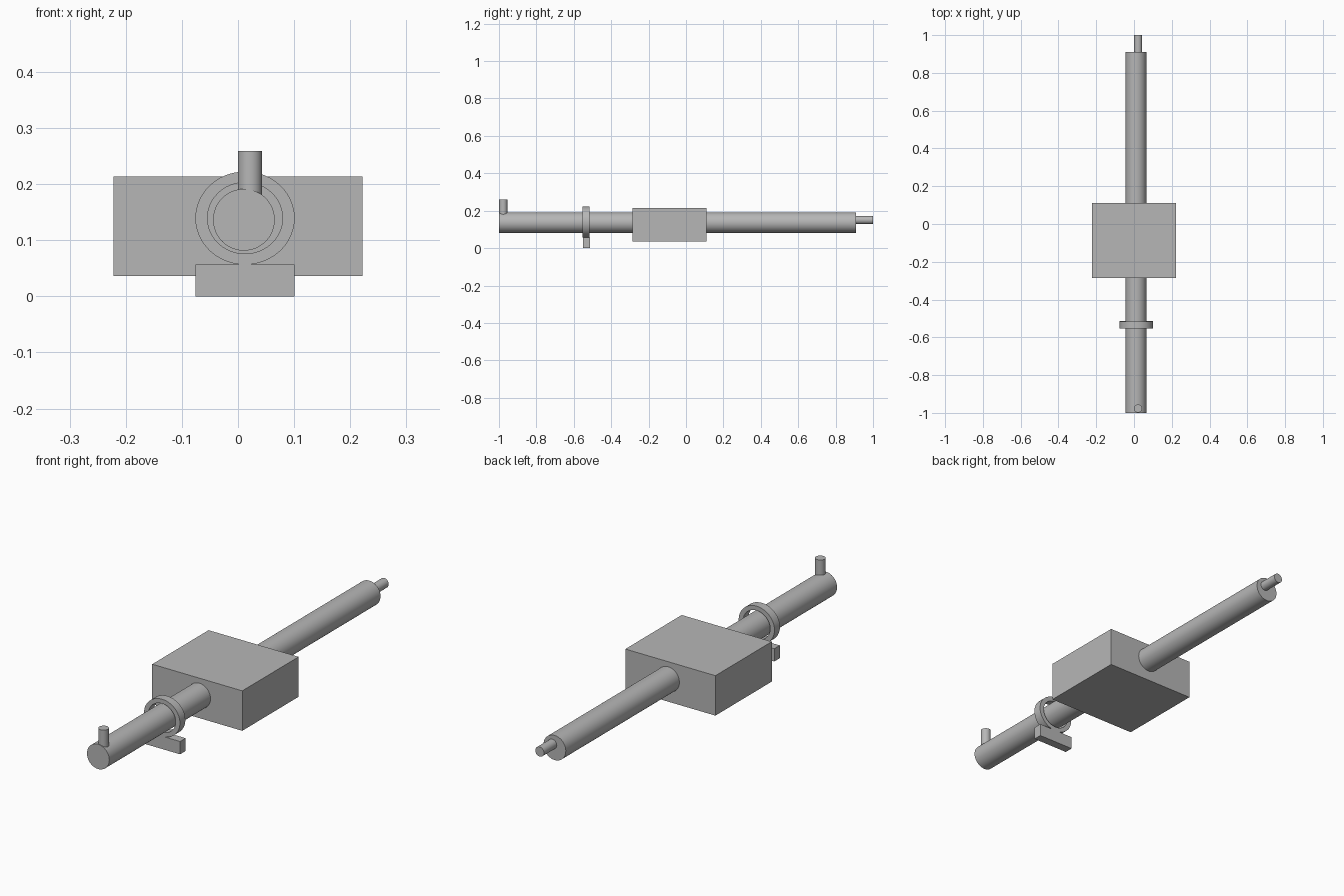
import bpy
import bmesh
from math import cos, sin, pi, radians
from mathutils import Matrix

cube = bpy.data.objects.get("Cube")
if cube:
    bpy.data.objects.remove(cube, do_unlink=True)

grey = bpy.data.materials.new("plain grey")
grey.use_nodes = True
grey.diffuse_color = (0.47, 0.47, 0.47, 1)
grey.node_tree.nodes["Principled BSDF"].inputs["Base Color"].default_value = grey.diffuse_color


def finish(name, bm, smooth=False):
    bmesh.ops.recalc_face_normals(bm, faces=bm.faces)
    mesh = bpy.data.meshes.new(name)
    bm.to_mesh(mesh)
    bm.free()
    mesh.materials.append(grey)
    obj = bpy.data.objects.new(name, mesh)
    bpy.context.collection.objects.link(obj)
    if smooth:
        bpy.ops.object.select_all(action='DESELECT')
        obj.select_set(True)
        bpy.context.view_layer.objects.active = obj
        bpy.ops.object.shade_smooth_by_angle(angle=radians(35))
    return obj


def box(name, low, high):
    bm = bmesh.new()
    bmesh.ops.create_cube(bm, size=1)
    for v in bm.verts:
        v.co = [(a + b) / 2 + c * (b - a) for a, b, c in zip(low, high, v.co)]
    return finish(name, bm)


def rod(name, radius, length, centre, along_y=True):
    bm = bmesh.new()
    turn = Matrix.Rotation(pi / 2, 4, 'X') if along_y else Matrix()
    bmesh.ops.create_cone(bm, cap_ends=True, segments=48, radius1=radius, radius2=radius,
                          depth=length, matrix=Matrix.Translation(centre) @ turn)
    return finish(name, bm, True)


def oval_ring(name, centre, outer, inner, depth, sides=48):
    # Rectangular section swept round an oval in the xz plane
    section = [(outer, -depth / 2), (outer, depth / 2), (inner, depth / 2), (inner, -depth / 2)]
    cx, cy, cz = centre
    bm = bmesh.new()
    loops = []
    for i in range(sides):
        a = 2 * pi * i / sides
        loops.append([bm.verts.new((cx + r[0] * cos(a), cy + y, cz + r[1] * sin(a)))
                      for r, y in section])
    for i, here in enumerate(loops):
        there = loops[(i + 1) % sides]
        for k in range(4):
            n = (k + 1) % 4
            bm.faces.new((here[k], here[n], there[n], there[k]))
    return finish(name, bm, True)


# Central housing
box("housing", (-0.222, -0.287, 0.036), (0.222, 0.11, 0.214))

# Long tube, with a thin rod at the back and an upright pin at the front
rod("main_tube", 0.055, 1.91, (0.0105, -0.045, 0.1365))
rod("back_rod", 0.0215, 0.14, (0.0215, 0.93, 0.15))
rod("front_pin", 0.0215, 0.099, (0.0215, -0.977, 0.2095), along_y=False)

# Loose support ring standing on its foot
oval_ring("support_ring", (0.0125, -0.534, 0.1395), (0.0885, 0.083), (0.067, 0.0635), 0.038)
box("support_foot", (-0.076, -0.552, 0), (0.101, -0.513, 0.057))
